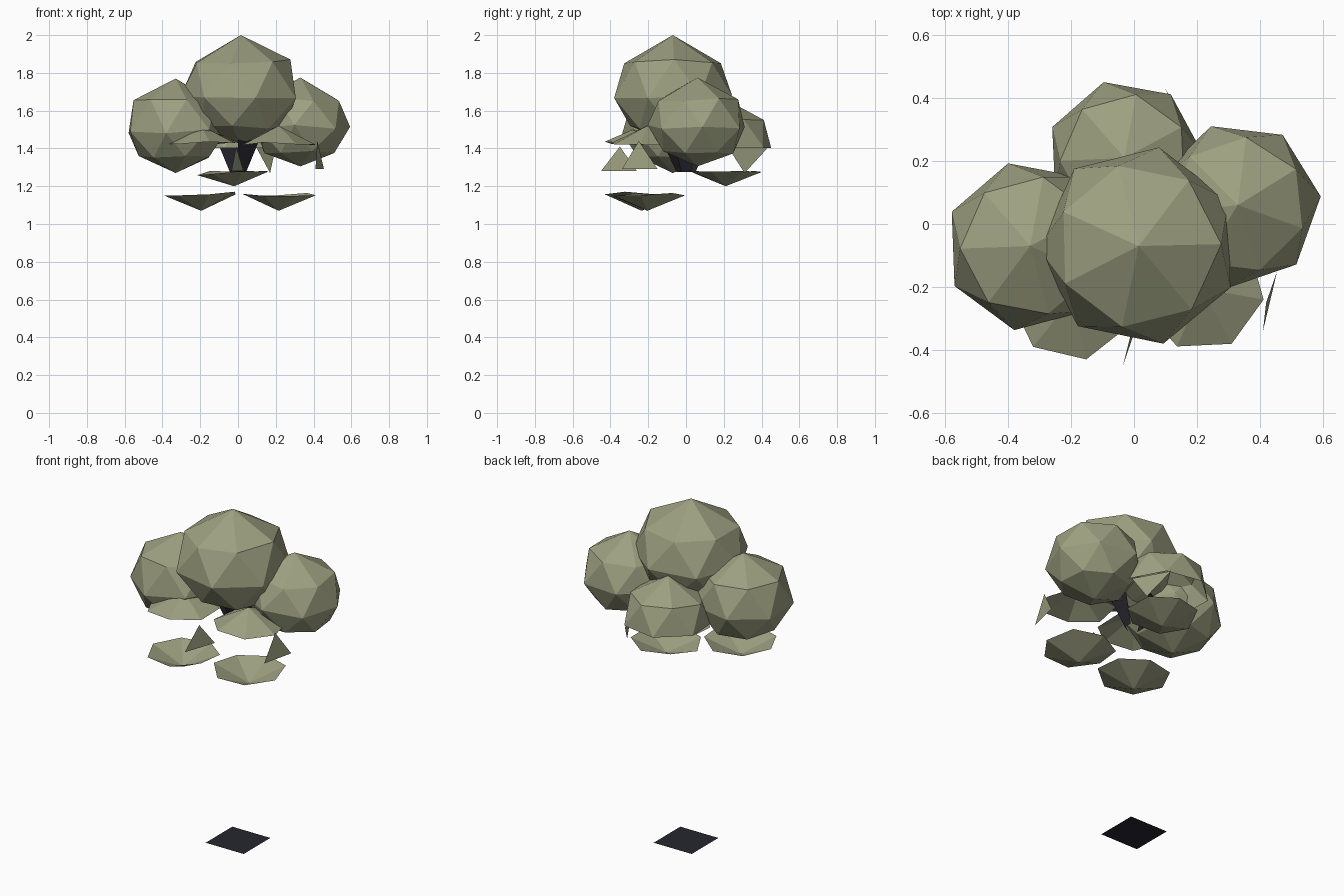
import bpy, bmesh, math, random
from mathutils import Vector

random.seed(4)
SIDES = 7

cube = bpy.data.objects.get("Cube")
if cube:
    bpy.data.objects.remove(cube)


def material(name, colour):
    mat = bpy.data.materials.new(name)
    mat.use_nodes = True
    mat.diffuse_color = (*colour, 1)
    mat.node_tree.nodes["Principled BSDF"].inputs["Base Color"].default_value = (*colour, 1)
    return mat


leaf = material("olive leaf", (0.34, 0.352, 0.22))
bark = material("dark bark", (0.02, 0.019, 0.028))


def finish(name, bm, mat):
    mesh = bpy.data.meshes.new(name)
    bm.to_mesh(mesh)
    bm.free()
    mesh.materials.append(mat)
    obj = bpy.data.objects.new(name, mesh)
    bpy.context.collection.objects.link(obj)


def ring(centre, radius, z, phase, wobble=0.012):
    points = []
    for i in range(SIDES):
        a = math.radians(phase) + math.tau * i / SIDES
        dz = random.uniform(-wobble, wobble)
        points.append(Vector((centre[0] + radius * math.cos(a),
                              centre[1] + radius * math.sin(a), z + dz)))
    return points


def clump(name, centre, wide, tall, phase, open_bottom=False):
    """Faceted leaf ball from staggered rings; it may be left open below."""
    c = Vector(centre)
    half = 180 / SIDES
    points = [c + Vector((0, 0, tall))]
    points += ring(c, wide * 0.82, c.z + tall * 0.52, phase + half)
    if open_bottom:
        points += ring(c, wide, c.z - tall * 0.12, phase, 0)
    else:
        points += ring(c, wide, c.z - tall * 0.12, phase)
        points += ring(c, wide * 0.72, c.z - tall * 0.68, phase + half)
        points.append(c - Vector((0, 0, tall)))
    bm = bmesh.new()
    for p in points:
        bm.verts.new(p)
    bmesh.ops.convex_hull(bm, input=bm.verts[:])
    bm.normal_update()
    if open_bottom:
        under = [f for f in bm.faces if f.normal.z < -0.9]
        bmesh.ops.delete(bm, geom=under, context='FACES')
    finish(name, bm, leaf)


def cap(name, centre, radius, tip, rim, phase):
    """Shallow fan of leaves, pointing up or down."""
    bm = bmesh.new()
    peak = bm.verts.new((*centre, tip))
    edge = [bm.verts.new(p) for p in ring(centre, radius, rim, phase)]
    for i in range(SIDES):
        a, b = edge[i], edge[(i + 1) % SIDES]
        bm.faces.new((peak, a, b) if tip > rim else (peak, b, a))
    finish(name, bm, leaf)


def shard(name, *points):
    bm = bmesh.new()
    bm.faces.new([bm.verts.new(p) for p in points])
    finish(name, bm, leaf)


# Large leaf clumps
clump("top_clump", (0.015, -0.07, 1.71), 0.32, 0.29, 27)
clump("right_clump", (-0.33, -0.07, 1.52), 0.272, 0.25, 105)
clump("left_clump", (0.33, 0.06, 1.54), 0.265, 0.235, 6)
clump("back_clump", (-0.03, 0.21, 1.43), 0.25, 0.23, 54, open_bottom=True)

# Split lower clumps: separate upper and lower caps
cap("back_lower_cap", (-0.02, 0.21), 0.195, 1.2, 1.27, 28)
for side, x, y, phase in (("right", -0.195, -0.235, 231), ("left", 0.215, -0.205, 247)):
    cap(side + "_front_upper_cap", (x, y), 0.2, 1.52, 1.425, phase)
    cap(side + "_front_lower_cap", (x, y), 0.2, 1.07, 1.16, phase)

# Loose leaf shards
shard("middle_shard", (-0.01, -0.35, 1.41), (-0.035, -0.45, 1.28), (0.03, -0.26, 1.28))
shard("left_shard", (0.42, -0.25, 1.44), (0.41, -0.34, 1.29), (0.455, -0.15, 1.29))
shard("back_shard", (0.2, 0.22, 1.41), (0.17, 0.31, 1.27), (0.1, 0.43, 1.4))

# Jagged fork at the top of the trunk
bm = bmesh.new()
bmesh.ops.create_cone(bm, cap_ends=False, segments=6, radius1=0.05, radius2=0.13, depth=0.17)
bmesh.ops.translate(bm, vec=(0, 0, 1.36), verts=bm.verts[:])
gaps = list(bm.faces)[::3]
bmesh.ops.delete(bm, geom=gaps, context='FACES')
finish("trunk_fork", bm, bark)

# Flat foot of the trunk on the ground
bm = bmesh.new()
bmesh.ops.create_grid(bm, x_segments=1, y_segments=1, size=0.125)
finish("trunk_foot", bm, bark)
